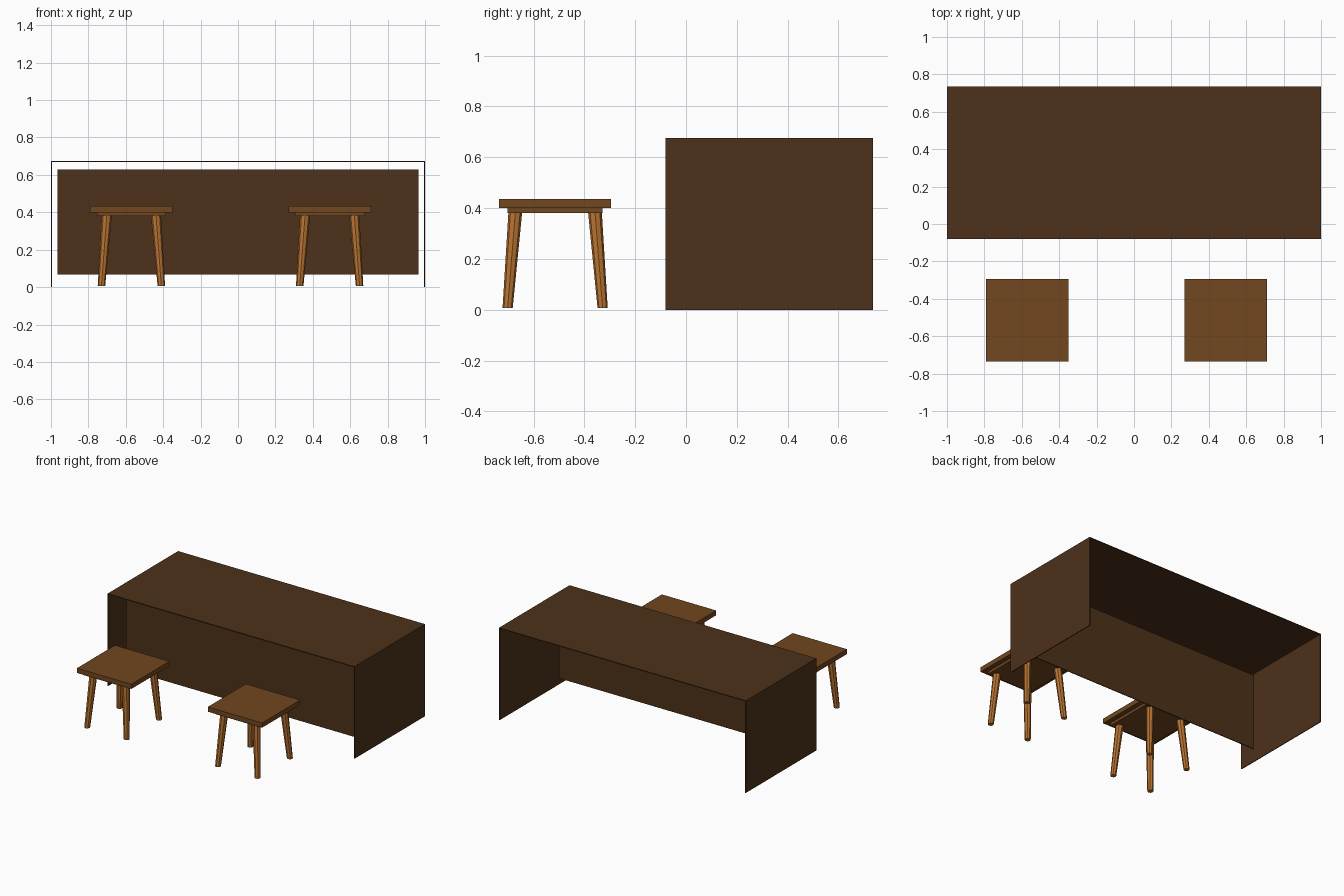
import bpy, bmesh
from mathutils import Vector

if "Cube" in bpy.data.objects:
    bpy.data.objects.remove(bpy.data.objects["Cube"])


def material(name, rgb):
    m = bpy.data.materials.new(name)
    m.diffuse_color = (*rgb, 1)
    m.use_nodes = True
    m.node_tree.nodes["Principled BSDF"].inputs["Base Color"].default_value = m.diffuse_color
    return m


DARK = material("dark_wood", (0.075, 0.031, 0.010))
MID = material("seat_wood", (0.165, 0.063, 0.014))
LIGHT = material("leg_wood", (0.48, 0.17, 0.03))


def finish(bm, name, mat):
    me = bpy.data.meshes.new(name)
    bm.to_mesh(me)
    bm.free()
    me.materials.append(mat)
    ob = bpy.data.objects.new(name, me)
    bpy.context.collection.objects.link(ob)
    return ob


def box(name, lo, hi, mat):
    lo, hi = Vector(lo), Vector(hi)
    bm = bmesh.new()
    bmesh.ops.create_cube(bm, size=1)
    bmesh.ops.scale(bm, vec=hi - lo, verts=bm.verts)
    bmesh.ops.translate(bm, vec=(lo + hi) / 2, verts=bm.verts)
    return finish(bm, name, mat)


def leg(name, foot, top, r_foot, r_top, mat):
    # tapered eight-sided leg, sheared so both ends stay level
    foot, top = Vector(foot), Vector(top)
    bm = bmesh.new()
    bmesh.ops.create_cone(bm, cap_ends=True, segments=8, radius1=r_foot,
                          radius2=r_top, depth=1)
    for v in bm.verts:
        end = foot if v.co.z < 0 else top
        v.co = Vector((v.co.x + end.x, v.co.y + end.y, end.z))
    return finish(bm, name, mat)


# desk: thin top, two end panels and a floating privacy panel
T, H, Y0, Y1 = 0.006, 0.675, -0.08, 0.735
box("desk_top", (-1, Y0, H - T), (1, Y1, H), DARK)
box("left_end_panel", (-1, Y0, 0), (-1 + T, Y1, H - T), DARK)
box("right_end_panel", (1 - T, Y0, 0), (1, Y1, H - T), DARK)
box("privacy_panel", (-0.965, 0.083, 0.067), (0.965, 0.089, 0.63), DARK)

# two stools: seat, inset under-seat slab and four splayed legs
CY = -0.515
for side, cx in (("left", -0.57), ("right", 0.49)):
    box(side + "_stool_seat", (cx - 0.22, CY - 0.22, 0.40),
        (cx + 0.22, CY + 0.22, 0.435), MID)
    box(side + "_stool_slab", (cx - 0.185, CY - 0.187, 0.38),
        (cx + 0.185, CY + 0.187, 0.40), MID)
    for sx in (-1, 1):
        for sy in (-1, 1):
            name = "%s_stool_%s_%s_leg" % (side, "front" if sy < 0 else "back",
                                           "left" if sx < 0 else "right")
            leg(name, (cx + sx * 0.16, CY + sy * 0.187, 0.006),
                (cx + sx * 0.132, CY + sy * 0.157, 0.38), 0.02, 0.027, LIGHT)
